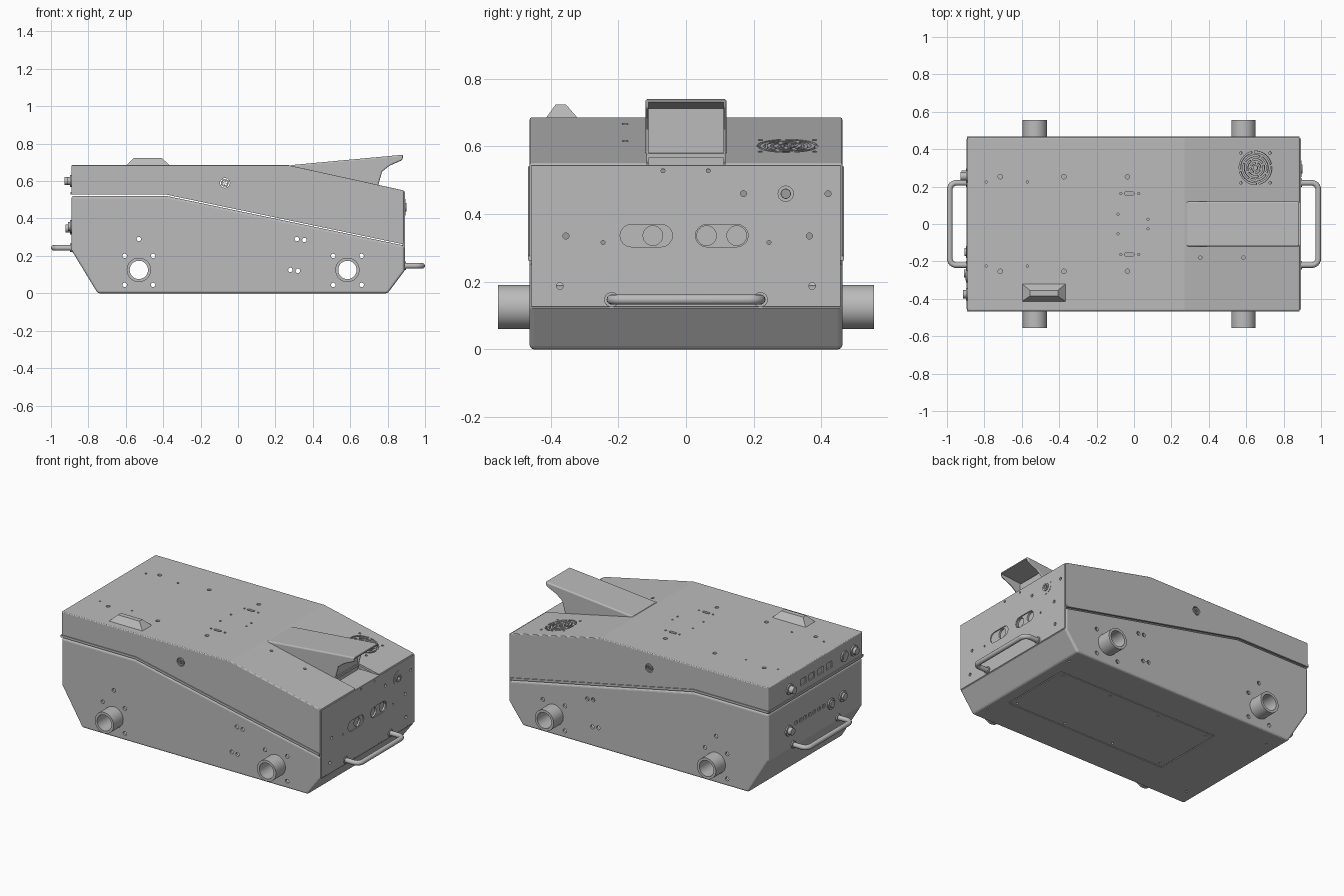
import bpy, bmesh, math
from mathutils import Matrix, Vector

cube = bpy.data.objects.get("Cube")
if cube:
    bpy.data.objects.remove(cube, do_unlink=True)

grey = bpy.data.materials.new("sheet_grey")
grey.use_nodes = True
GREY = (0.5, 0.5, 0.5, 1)
grey.diffuse_color = GREY
grey.node_tree.nodes["Principled BSDF"].inputs["Base Color"].default_value = GREY

# Drawing planes: 2D points are (y, z), (x, z) or (x, y); depth runs along the third axis
ALONG_X = Matrix(((0, 0, 1, 0), (1, 0, 0, 0), (0, 1, 0, 0), (0, 0, 0, 1)))
ALONG_Y = Matrix(((1, 0, 0, 0), (0, 0, -1, 0), (0, 1, 0, 0), (0, 0, 0, 1)))
ALONG_Z = Matrix.Identity(4)


def prism(bm, pts, frame, lo, hi):
    a, b = [[bm.verts.new(frame @ Vector((p[0], p[1], h))) for p in pts] for h in (lo, hi)]
    bm.faces.new(a[::-1])
    bm.faces.new(b)
    for i in range(len(pts)):
        j = (i + 1) % len(pts)
        bm.faces.new((a[i], a[j], b[j], b[i]))


def arc(r, a0, a1, n, cx=0, cy=0):
    return [(cx + r * math.cos(a0 + (a1 - a0) * i / n),
             cy + r * math.sin(a0 + (a1 - a0) * i / n)) for i in range(n + 1)]


def circle(r, cx=0, cy=0, n=16):
    return arc(r, 0, math.tau, n, cx, cy)[:-1]


def rect(cx, cy, w, h):
    return [(cx + sx * w / 2, cy + sy * h / 2) for sx, sy in ((-1, -1), (1, -1), (1, 1), (-1, 1))]


def stadium(x0, x1, cy, r):
    q = math.pi / 2
    return arc(r, -q, q, 8, x1 - r, cy) + arc(r, q, 3 * q, 8, x0 + r, cy)


def inset(pts, t):
    out = []
    for i, p in enumerate(pts):
        p0, p1, p2 = Vector(pts[i - 1]), Vector(p), Vector(pts[(i + 1) % len(pts)])
        d1, d2 = (p1 - p0).normalized(), (p2 - p1).normalized()
        n1, n2 = Vector((-d1.y, d1.x)), Vector((-d2.y, d2.x))
        out.append(p1 + (n1 + n2) * t / (1 + n1.dot(n2)))
    return out


def grille(bm, frame, radii, width, lo, hi):
    prism(bm, circle(radii[0] * 0.4, n=10), frame, lo, hi)
    for k, r in enumerate(radii):
        for i in range(4):
            a0 = i * math.pi / 2 + k * 0.6
            a1 = a0 + math.pi / 2 - 0.014 / r * (radii[-1] / 0.09)
            prism(bm, arc(r, a0, a1, 8) + arc(r - width, a1, a0, 8), frame, lo, hi)


def apply(o, kind, **settings):
    m = o.modifiers.new("mod", kind)
    for key, value in settings.items():
        setattr(m, key, value)
    bpy.context.view_layer.objects.active = o
    bpy.ops.object.modifier_apply(modifier=m.name)


def make(name, bm, bevel=0, smooth=False):
    bmesh.ops.recalc_face_normals(bm, faces=bm.faces)
    me = bpy.data.meshes.new(name)
    bm.to_mesh(me)
    bm.free()
    me.materials.append(grey)
    o = bpy.data.objects.new(name, me)
    bpy.context.collection.objects.link(o)
    if bevel:
        apply(o, 'BEVEL', width=bevel, segments=3, limit_method='ANGLE', angle_limit=math.radians(50))
    if smooth:
        bpy.ops.object.select_all(action='DESELECT')
        o.select_set(True)
        bpy.context.view_layer.objects.active = o
        bpy.ops.object.shade_smooth_by_angle(angle=math.radians(35))
    return o


def cut(bm, *targets):
    cutter = make("cutter", bm)
    cutter.hide_render = True
    for t in targets:
        apply(t, 'BOOLEAN', operation='DIFFERENCE', solver='EXACT', object=cutter)
    bpy.data.objects.remove(cutter, do_unlink=True)


def single(name, pts, frame, lo, hi, **kw):
    bm = bmesh.new()
    prism(bm, pts, frame, lo, hi)
    return make(name, bm, **kw)


# Hollow sheet-metal housing: lower tub and upper lid
HALF = 0.462
tub_side = [(-0.75, 0), (0.8, 0), (0.89, 0.12), (0.89, 0.255), (-0.38, 0.52), (-0.89, 0.52), (-0.89, 0.23)]
lid_side = [(-0.89, 0.535), (-0.38, 0.535), (0.885, 0.27), (0.885, 0.55), (0.27, 0.685), (-0.89, 0.685)]
tub = single("lower_tub", tub_side, ALONG_Y, -HALF, HALF, bevel=0.012)
lid = single("upper_lid", lid_side, ALONG_Y, -HALF, HALF, bevel=0.005)
for shell, side in ((tub, tub_side), (lid, lid_side)):
    bm = bmesh.new()
    prism(bm, inset(side, 0.014), ALONG_Y, 0.014 - HALF, HALF - 0.014)
    cut(bm, shell)
panel = single("end_panel", rect(0, 0.335, 0.915, 0.42), ALONG_X, 0.88, 0.893, bevel=0.002)

# Lip around the lid's lower edge
bm = bmesh.new()
lip = [(-0.892, 0.527), (-0.38, 0.527), (0.885, 0.262), (0.885, 0.276), (-0.378, 0.541), (-0.892, 0.541)]
for lo, hi in ((-0.467, -0.455), (0.455, 0.467)):
    prism(bm, lip, ALONG_Y, lo, hi)
prism(bm, rect(0, 0.534, 0.91, 0.014), ALONG_X, -0.895, -0.88)
make("lid_lip", bm)

# Tub openings: axle holes, side bolt holes, underside hatch seam and screws
AXLES = (-0.53, 0.585)
bm = bmesh.new()
side_holes = [(-0.53, 0.29), (0.315, 0.29), (0.355, 0.285), (0.28, 0.125), (0.32, 0.12)]
for ax in AXLES:
    prism(bm, circle(0.06, ax, 0.125, 32), ALONG_Y, -0.6, 0.6)
    side_holes += [(ax + sx * 0.076, 0.1225 + sz * 0.0775) for sx in (-1, 1) for sz in (-1, 1)]
for x, z in side_holes:
    prism(bm, circle(0.012, x, z), ALONG_Y, -0.6, 0.6)
for s in (-1, 1):
    prism(bm, rect(0.165, s * 0.23, 1.13, 0.006), ALONG_Z, -0.02, 0.005)
    prism(bm, rect(0.165 + s * 0.562, 0, 0.006, 0.453), ALONG_Z, -0.02, 0.005)
    for x in (-0.36, -0.01, 0.34, 0.69):
        prism(bm, circle(0.007, x, s * 0.2), ALONG_Z, -0.05, 0.025)
    for x in (-0.68, 0.77):
        prism(bm, circle(0.007, x, s * 0.35), ALONG_Z, -0.05, 0.025)
for i in range(7):
    prism(bm, rect(0.19 - i * 0.045, 0.365, 0.025, 0.022), ALONG_X, -0.95, -0.883)
cut(bm, tub)

# Lid openings: top holes, slots, fan grille, side vents, socket pockets, display bay
bm = bmesh.new()
for s in (-1, 1):
    for x in (-0.715, -0.375, -0.035):
        prism(bm, circle(0.012, x, s * 0.253), ALONG_Z, 0.64, 0.8)
    for x, y in ((-0.57, 0.225), (-0.79, 0.225), (-0.07, 0.163), (0.025, 0.163), (-0.085, 0.052), (0.075, 0.025)):
        prism(bm, circle(0.006, x, s * y), ALONG_Z, 0.64, 0.8)
    prism(bm, stadium(-0.05, 0, s * 0.163, 0.009), ALONG_Z, 0.64, 0.8)
for x in (0.355, 0.585):
    prism(bm, circle(0.009, x, -0.18), ALONG_Z, 0.55, 0.8)
fan = Matrix.Translation((0.65, 0.3, 0.602)) @ Matrix.Rotation(0.215, 4, 'Y')
grille(bm, fan, (0.03, 0.05, 0.07, 0.09), 0.009, -0.04, 0.04)
for sx in (-1, 1):
    for sy in (-1, 1):
        prism(bm, circle(0.007, sx * 0.08, sy * 0.08), fan, -0.04, 0.04)
grille(bm, Matrix.Translation((-0.07, 0, 0.59)) @ ALONG_Y, (0.013, 0.026), 0.006, -0.6, 0.6)
for i in range(4):
    prism(bm, rect(0.12 - i * 0.085, 0.597, 0.055, 0.04), ALONG_X, -0.95, -0.882)
prism(bm, rect(0.85, 0, 0.2, 0.23), ALONG_Z, 0.545, 0.85)
cut(bm, lid)

# End panel openings: recessed slots, lamp pockets and bolt holes
bm = bmesh.new()
prism(bm, stadium(-0.195, -0.04, 0.336, 0.033), ALONG_X, 0.887, 0.95)
prism(bm, stadium(0.028, 0.184, 0.336, 0.033), ALONG_X, 0.887, 0.95)
cut(bm, panel)
bm = bmesh.new()
for y in (-0.098, 0.061, 0.15):
    prism(bm, circle(0.029, y, 0.336, 24), ALONG_X, 0.876, 0.95)
for y, z, r in ((0.17, 0.46, 0.009), (0.42, 0.46, 0.009), (-0.355, 0.335, 0.009), (0.365, 0.335, 0.009),
                (-0.245, 0.316, 0.006), (0.245, 0.316, 0.006), (-0.373, 0.187, 0.01), (0.373, 0.187, 0.01),
                (-0.068, 0.528, 0.006), (0.066, 0.528, 0.006), (0.295, 0.46, 0.013)):
    prism(bm, circle(r, y, z), ALONG_X, 0.84, 0.95)
cut(bm, panel, lid, tub)

# Push-button collar on the end panel
collar = single("button_collar", circle(0.024, 0.295, 0.46, 24), ALONG_X, 0.885, 0.9, smooth=True)
washer = single("button_washer", circle(0.044, 0.295, 0.46, 32), ALONG_X, 0.885, 0.895, smooth=True)
bm = bmesh.new()
prism(bm, circle(0.014, 0.295, 0.46), ALONG_X, 0.84, 0.95)
cut(bm, collar, washer)

# Axle tubes, open right through
for name, ax in zip(("left", "right"), AXLES):
    tube = single("axle_tube_" + name, circle(0.065, ax, 0.125, 40), ALONG_Y, -0.556, 0.556)
    bm = bmesh.new()
    prism(bm, circle(0.049, ax, 0.125, 40), ALONG_Y, -0.7, 0.7)
    cut(bm, tube)
    tube.select_set(True)
    bpy.context.view_layer.objects.active = tube
    bpy.ops.object.shade_smooth_by_angle(angle=math.radians(35))

# Connectors on the opposite end
for i, (y, z, reach) in enumerate(((0.255, 0.6, 0.927), (0.265, 0.347, 0.922), (-0.28, 0.6, 0.9),
                                   (-0.375, 0.6, 0.915), (-0.15, 0.355, 0.905), (-0.265, 0.358, 0.91))):
    bm = bmesh.new()
    prism(bm, circle(0.033, y, z, 24), ALONG_X, -0.898, -0.88)
    prism(bm, circle(0.022, y, z, 24), ALONG_X, -reach, -0.885)
    make(f"connector_{i + 1}", bm, smooth=True)

# Bent-bar grab handles with base collars
for name, s, z in (("right", 1, 0.147), ("left", -1, 0.243)):
    q = math.pi / 2
    path = [(0.88, -0.22)] + arc(0.035, -q, 0, 6, 0.95, -0.185) + arc(0.035, 0, q, 6, 0.95, 0.185) + [(0.88, 0.22)]
    cu = bpy.data.curves.new("grab_handle_" + name, 'CURVE')
    cu.dimensions = '3D'
    cu.bevel_depth = 0.015
    cu.bevel_resolution = 4
    sp = cu.splines.new('POLY')
    sp.points.add(len(path) - 1)
    for pt, (x, y) in zip(sp.points, path):
        pt.co = (s * x, y, z, 1)
    sp.use_smooth = True
    cu.materials.append(grey)
    bpy.context.collection.objects.link(bpy.data.objects.new("grab_handle_" + name, cu))
    for y in (-0.22, 0.22):
        single("handle_collar_" + name, circle(0.022, y, z, 24), ALONG_X, *sorted((s * 0.88, s * 0.898)), smooth=True)

# Display hood: folded sheet open at the end, with the screen and bay floor beneath
hood_side = [(0.29, 0.66), (0.75, 0.55), (0.752, 0.585), (0.77, 0.65), (0.81, 0.682), (0.878, 0.712),
             (0.885, 0.741), (0.28, 0.685)]
hood = single("display_hood", hood_side, ALONG_Y, -0.12, 0.12, bevel=0.008)
bm = bmesh.new()
prism(bm, [(0.33, 0.5), (0.95, 0.5), (0.95, 0.737), (0.33, 0.68)], ALONG_Y, -0.111, 0.111)
cut(bm, hood)
single("display_screen", [(0.73, 0.53), (0.745, 0.53), (0.745, 0.712), (0.73, 0.712)], ALONG_Y, -0.112, 0.112)
single("bay_floor", rect(0.807, 0, 0.15, 0.25), ALONG_Z, 0.53, 0.542)

# Faceted antenna housing on the lid
bm = bmesh.new()
prism(bm, rect(-0.482, -0.367, 0.24, 0.1), ALONG_Z, 0.68, 0.724)
for v in bm.verts:
    if v.co.z > 0.7:
        v.co.x = -0.482 + (v.co.x + 0.482) * 0.62
        v.co.y = -0.37 + (v.co.y + 0.367) * 0.3
make("antenna_housing", bm)
